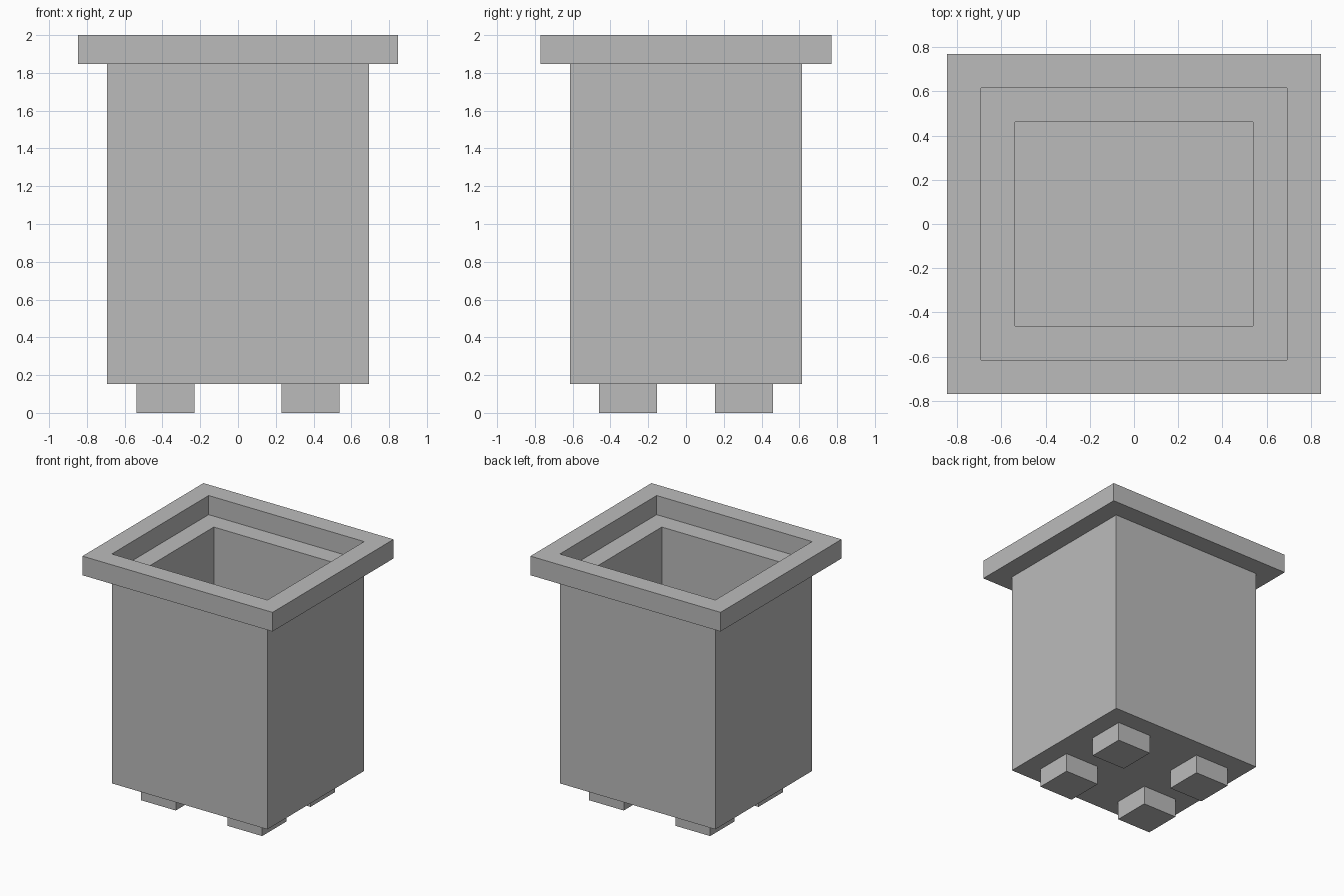
import bpy
import bmesh

cube = bpy.data.objects.get("Cube")
if cube:
    bpy.data.objects.remove(cube, do_unlink=True)

U = 2 / 13  # one module: the model is 13 modules tall

grey = bpy.data.materials.new("plain grey")
grey.use_nodes = True
colour = (0.5, 0.5, 0.5, 1)
grey.diffuse_color = colour
grey.node_tree.nodes["Principled BSDF"].inputs["Base Color"].default_value = colour


def stacked_loops(name, loops, closed=False, centre=(0, 0)):
    """Join rectangles (width, depth, height in modules) into one skin.
    A closed skin joins the last loop to the first; otherwise both ends are capped."""
    bm = bmesh.new()
    rings = []
    for w, d, z in loops:
        corners = [(-1, -1), (1, -1), (1, 1), (-1, 1)]
        rings.append([bm.verts.new(((centre[0] + sx * w / 2) * U,
                                    (centre[1] + sy * d / 2) * U, z * U))
                      for sx, sy in corners])
    pairs = list(zip(rings, rings[1:]))
    if closed:
        pairs.append((rings[-1], rings[0]))
    else:
        bm.faces.new(rings[0])
        bm.faces.new(rings[-1])
    for a, b in pairs:
        for i in range(4):
            j = (i + 1) % 4
            bm.faces.new((a[i], a[j], b[j], b[i]))
    bmesh.ops.recalc_face_normals(bm, faces=bm.faces)
    mesh = bpy.data.meshes.new(name)
    bm.to_mesh(mesh)
    bm.free()
    mesh.materials.append(grey)
    obj = bpy.data.objects.new(name, mesh)
    bpy.context.collection.objects.link(obj)
    return obj


# Hollow body: up the outside, over the ledge, down to the inner floor
stacked_loops("body", [(9, 8, 1), (9, 8, 12), (7, 6, 12), (7, 6, 2)])

# Overhanging rim frame around the opening
stacked_loops("rim", [(11, 10, 12), (11, 10, 13), (9, 8, 13), (9, 8, 12)], closed=True)

# Four square feet
for side, sx in (("left", 1), ("right", -1)):
    for end, sy in (("front", -1), ("back", 1)):
        stacked_loops(f"{end}_{side}_foot", [(2, 2, 0), (2, 2, 1)],
                      centre=(sx * 2.5, sy * 2))
